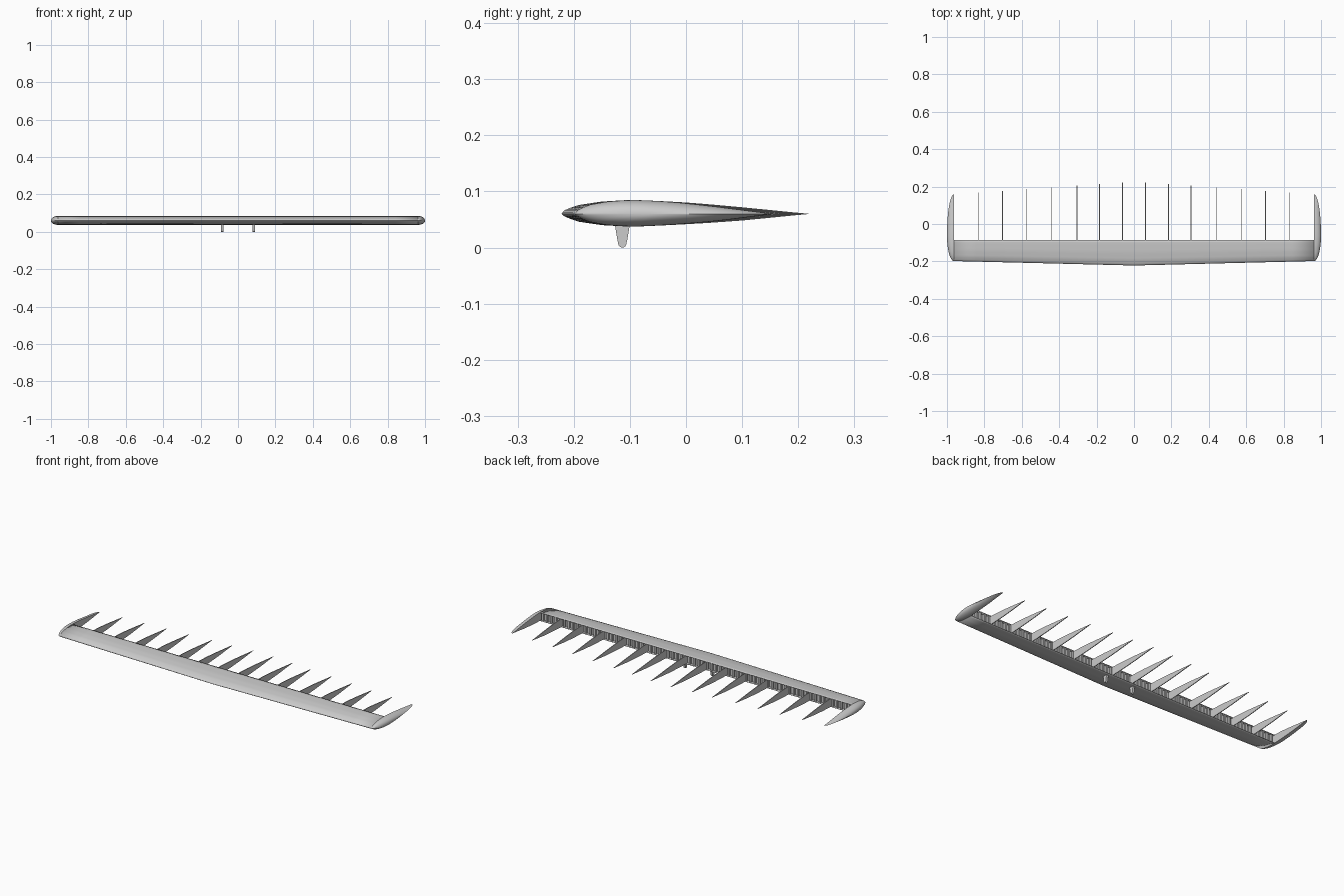
import bpy, bmesh, math

if "Cube" in bpy.data.objects:
    bpy.data.objects.remove(bpy.data.objects["Cube"])

grey = bpy.data.materials.new("light_grey")
grey.diffuse_color = (0.6, 0.6, 0.6, 1)
grey.use_nodes = True
grey.node_tree.nodes["Principled BSDF"].inputs["Base Color"].default_value = grey.diffuse_color

SPAN = 0.963     # half span up to the tip caps
CUT = -0.085     # rear edge of the nose skin
MID = 0.06       # chord line height
# chord fraction, height above and depth below the chord line
FOIL = [(0, 0, 0), (0.01, .006, .004), (0.03, .010, .008), (0.07, .016, .014),
        (0.16, .022, .020), (0.275, .025, .0228), (0.39, .0237, .0215),
        (0.5, .021, .019), (0.61, .017, .016), (0.73, .012, .012),
        (0.84, .007, .007), (0.95, .002, .002), (1, 0, 0)]


def lead(x):
    return -0.222 + 0.024 * abs(x) / SPAN


def trail(x):
    return 0.226 - 0.07 * abs(x)


def height(t, side):
    """Interpolated foil half-thickness; side 1 is upper, 2 is lower."""
    for a, b in zip(FOIL, FOIL[1:]):
        if t <= b[0]:
            return a[side] + (b[side] - a[side]) * (t - a[0]) / (b[0] - a[0])
    return 0


def foil_loop(y0, y1, start=0.0, end=1.0, n=16, thick=1.0):
    """Open profile: upper rear, round the nose, lower rear."""
    ts = [start + (end - start) * (1 - math.cos(math.pi / 2 * i / n)) for i in range(n + 1)]
    y = lambda t: y0 + (y1 - y0) * t
    top = [(y(t), MID + thick * height(t, 1)) for t in reversed(ts)]
    low = [(y(t), MID - thick * height(t, 2)) for t in ts]
    return top + (low[1:] if start == 0 else low)


def build(name, sections, closed=False, caps=False, smooth=True):
    """Loft a list of (x, [(y, z), ...]) sections."""
    bm = bmesh.new()
    rows = [[bm.verts.new((x, y, z)) for y, z in pts] for x, pts in sections]
    n = len(rows[0])
    for a, b in zip(rows, rows[1:]):
        for i in range(n if closed else n - 1):
            j = (i + 1) % n
            bm.faces.new((a[i], a[j], b[j], b[i]))
    if caps:
        bm.faces.new(rows[0])
        bm.faces.new(rows[-1])
    bmesh.ops.remove_doubles(bm, verts=bm.verts, dist=1e-5)
    bmesh.ops.recalc_face_normals(bm, faces=bm.faces)
    me = bpy.data.meshes.new(name)
    bm.to_mesh(me)
    bm.free()
    me.materials.append(grey)
    ob = bpy.data.objects.new(name, me)
    bpy.context.collection.objects.link(ob)
    if smooth:
        bpy.ops.object.select_all(action='DESELECT')
        ob.select_set(True)
        bpy.context.view_layer.objects.active = ob
        bpy.ops.object.shade_smooth_by_angle(angle=math.radians(35))
    return ob


def box(name, x0, x1, y0, y1, z0, z1):
    return build(name, [(x, [(y0, z0), (y1, z0), (y1, z1), (y0, z1)]) for x in (x0, x1)],
                 closed=True, caps=True, smooth=False)


# Nose skin, a hollow shell open at the rear
stations = []
for i in range(-8, 9):
    x = SPAN * i / 8
    end = (CUT - lead(x)) / (trail(x) - lead(x))
    stations.append((x, foil_loop(lead(x), trail(x), end=end)))
skin = build("nose_skin", stations)
mod = skin.modifiers.new("wall", 'SOLIDIFY')
mod.thickness = 0.002
mod.offset = -1

# Spar web set inside the skin, with closely spaced uprights
box("spar_web", -SPAN, SPAN, -0.104, -0.100, 0.040, 0.083)
for i in range(72):
    x = -0.95 + 1.9 * i / 71
    box("spar_upright", x - 0.005, x + 0.005, -0.100, -0.090, 0.040, 0.083)

# Ribs behind the spar
for x in (0.062, 0.185, 0.305, 0.44, 0.573, 0.703, 0.833):
    for s in (-1, 1):
        y0, y1 = lead(x), trail(x)
        start = (-0.100 - y0) / (y1 - y0)
        pts = foil_loop(y0, y1, start=start, thick=0.97)
        build("rib", [(s * x - 0.002, pts), (s * x + 0.002, pts)],
              closed=True, caps=True)

# Rounded wing tips
for s in (-1, 1):
    sections = []
    for i in range(13):
        a = math.pi / 2 * i / 12
        k = max(math.cos(a), 0.01)
        x = s * (SPAN + (1 - SPAN) * math.sin(a))
        sections.append((x, foil_loop(-0.06 - 0.138 * k, -0.06 + 0.218 * k, thick=k)))
    build("wing_tip", sections, closed=True, caps=True)

# Two small tapered tabs under the nose
tab = [(-0.127, 0.042), (-0.122, 0.012)]
tab += [(-0.1135 - 0.0075 * math.cos(math.pi * i / 8), 0.008 - 0.008 * math.sin(math.pi * i / 8))
        for i in range(9)]
tab += [(-0.105, 0.012), (-0.100, 0.042)]
for s in (-1, 1):
    build("mounting_tab", [(s * 0.084 - 0.006, tab), (s * 0.084 + 0.006, tab)],
          closed=True, caps=True)
